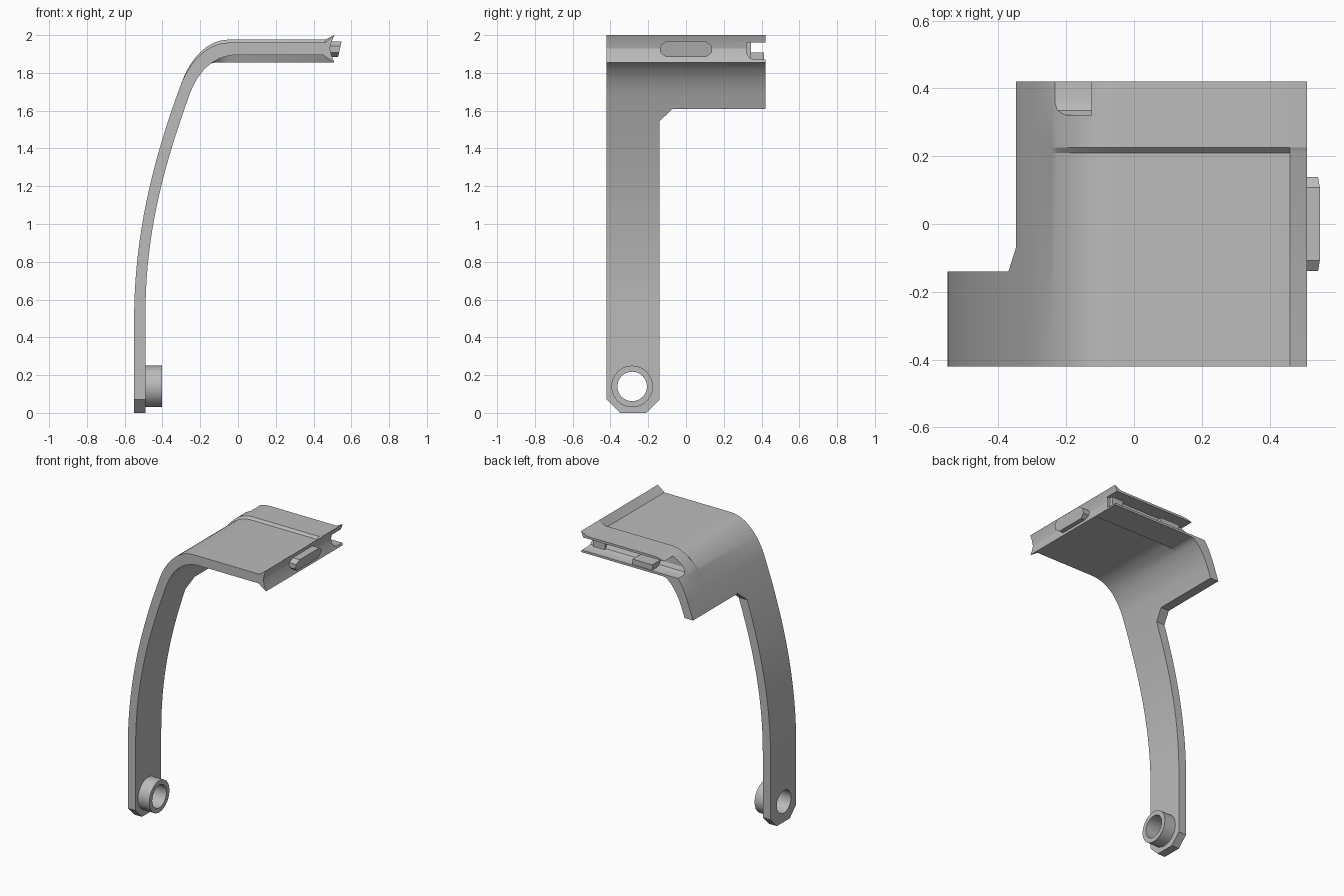
import bpy, bmesh, math
from mathutils import Vector
from mathutils.geometry import interpolate_bezier

cube = bpy.data.objects.get("Cube")
if cube:
    bpy.data.objects.remove(cube, do_unlink=True)

grey = bpy.data.materials.new("plain grey")
grey.use_nodes = True
grey.diffuse_color = (0.5, 0.5, 0.5, 1)
grey.node_tree.nodes["Principled BSDF"].inputs["Base Color"].default_value = (0.5, 0.5, 0.5, 1)


def loft(name, sections):
    """Closed solid through matching rings of 3D points."""
    bm = bmesh.new()
    rings = [[bm.verts.new(p) for p in s] for s in sections]
    n = len(rings[0])
    for a, b in zip(rings, rings[1:]):
        for i in range(n):
            j = (i + 1) % n
            bm.faces.new((a[i], a[j], b[j], b[i]))
    bm.faces.new(rings[0])
    bm.faces.new(rings[-1])
    bmesh.ops.recalc_face_normals(bm, faces=bm.faces)
    mesh = bpy.data.meshes.new(name)
    bm.to_mesh(mesh)
    bm.free()
    mesh.materials.append(grey)
    obj = bpy.data.objects.new(name, mesh)
    bpy.context.collection.objects.link(obj)
    return obj


def prism_x(name, yz, x0, x1):
    return loft(name, [[(x, y, z) for y, z in yz] for x in (x0, x1)])


def box(name, x0, x1, y0, y1, z0, z1):
    return prism_x(name, [(y0, z0), (y1, z0), (y1, z1), (y0, z1)], x0, x1)


def circle(y, z, r, n=40):
    return [(y + r * math.cos(math.tau * i / n), z + r * math.sin(math.tau * i / n))
            for i in range(n)]


def boolean(obj, cutter, operation):
    mod = obj.modifiers.new("cut", "BOOLEAN")
    mod.operation, mod.object, mod.solver = operation, cutter, "EXACT"
    bpy.context.view_layer.objects.active = obj
    bpy.ops.object.modifier_apply(modifier=mod.name)


def bezier(a, ha, hb, b, n):
    pts = [Vector((p[0], p[1], 0)) for p in (a, ha, hb, b)]
    return [(p.x, p.y) for p in interpolate_bezier(*pts, n)]


# Side profile of the bent arm and its flared end
def profile(top, floor):
    shoulder = (-0.30, 1.745)
    outer = [(-0.55, 0)]
    outer += bezier((-0.55, 0.49), (-0.55, 0.95), (-0.447, 1.35), shoulder, 20)
    outer += bezier(shoulder, (-0.25, top - 0.095), (-0.16, top), (-0.05, top), 14)[1:]
    end = [(0.46, top), (0.51, 2.0), (0.495, 1.965), (0.487, 1.93),
           (0.495, 1.893), (0.51, 1.855), (0.45, 1.895)]
    elbow = (-0.255, 1.69)
    inner = [(-0.49, 0)]
    inner += bezier((-0.49, 0.52), (-0.49, 0.95), (-0.395, 1.30), elbow, 20)
    inner += bezier(elbow, (-0.205, 1.82), (-0.12, 1.895), (0, 1.895), 14)[1:]
    end[-1] = (0.45, min(1.895, floor))
    inner = [(x, min(z, floor)) for x, z in inner]
    return outer + end + inner[::-1]


thin, thick = profile(1.96, 1.9), profile(1.976, 1.855)
arm = loft("bent_arm", [[(x, y, z) for x, z in p] for y, p in
                        ((-0.42, thin), (0.21, thin), (0.225, thick), (0.42, thick))])

# Outline seen from the side: narrow leg, wide head, chamfered foot
outline = prism_x("outline_cutter", [(-0.28, -0.07), (-0.14, 0.07), (-0.14, 1.545),
                                     (-0.07, 1.61), (0.5, 1.61), (0.5, 2.1),
                                     (-0.5, 2.1), (-0.5, 0.15)], -1, 1)
boolean(arm, outline, "INTERSECT")

# Open channel along the back edge, running out through the bend
channel = prism_x("channel_cutter", [(0.5, 1.87), (0.36, 1.87), (0.335, 1.88),
                                     (0.322, 1.905), (0.322, 1.96), (0.5, 1.96)], -0.4, 0.6)
boolean(arm, channel, "DIFFERENCE")

# Pivot hole and collar
PIVOT = (-0.285, 0.14)
hole = prism_x("hole_cutter", circle(*PIVOT, 0.078), -0.7, -0.3)
collar = prism_x("pivot_collar", circle(*PIVOT, 0.11), -0.492, -0.403)
for part in (arm, collar):
    boolean(part, hole, "DIFFERENCE")
for cutter in (outline, channel, hole):
    bpy.data.objects.remove(cutter, do_unlink=True)

# Pieces inside the channel
stop = box("channel_stop", -0.03, 0.12, 0.315, 0.412, 1.865, 1.907)
rib = box("channel_rib", 0.38, 0.47, 0.315, 0.345, 1.865, 1.965)


# Push button on the flared end, slanted and with clipped corners
def button_ring(top_x, low_x, half):
    ring = [(half - 0.03, 1.965), (half, 1.942), (half, 1.908), (half - 0.03, 1.885)]
    ring += [(-y, z) for y, z in ring[::-1]]
    return [(low_x + (top_x - low_x) * (z - 1.885) / 0.08, y, z) for y, z in ring]


button = loft("end_button", [button_ring(0.48, 0.48, 0.138), button_ring(0.548, 0.53, 0.138)])

# Smooth the curved surfaces, keep the edges crisp
bpy.ops.object.select_all(action="DESELECT")
for part in (arm, collar, stop, rib, button):
    part.select_set(True)
bpy.context.view_layer.objects.active = arm
bpy.ops.object.shade_smooth_by_angle(angle=math.radians(25))
